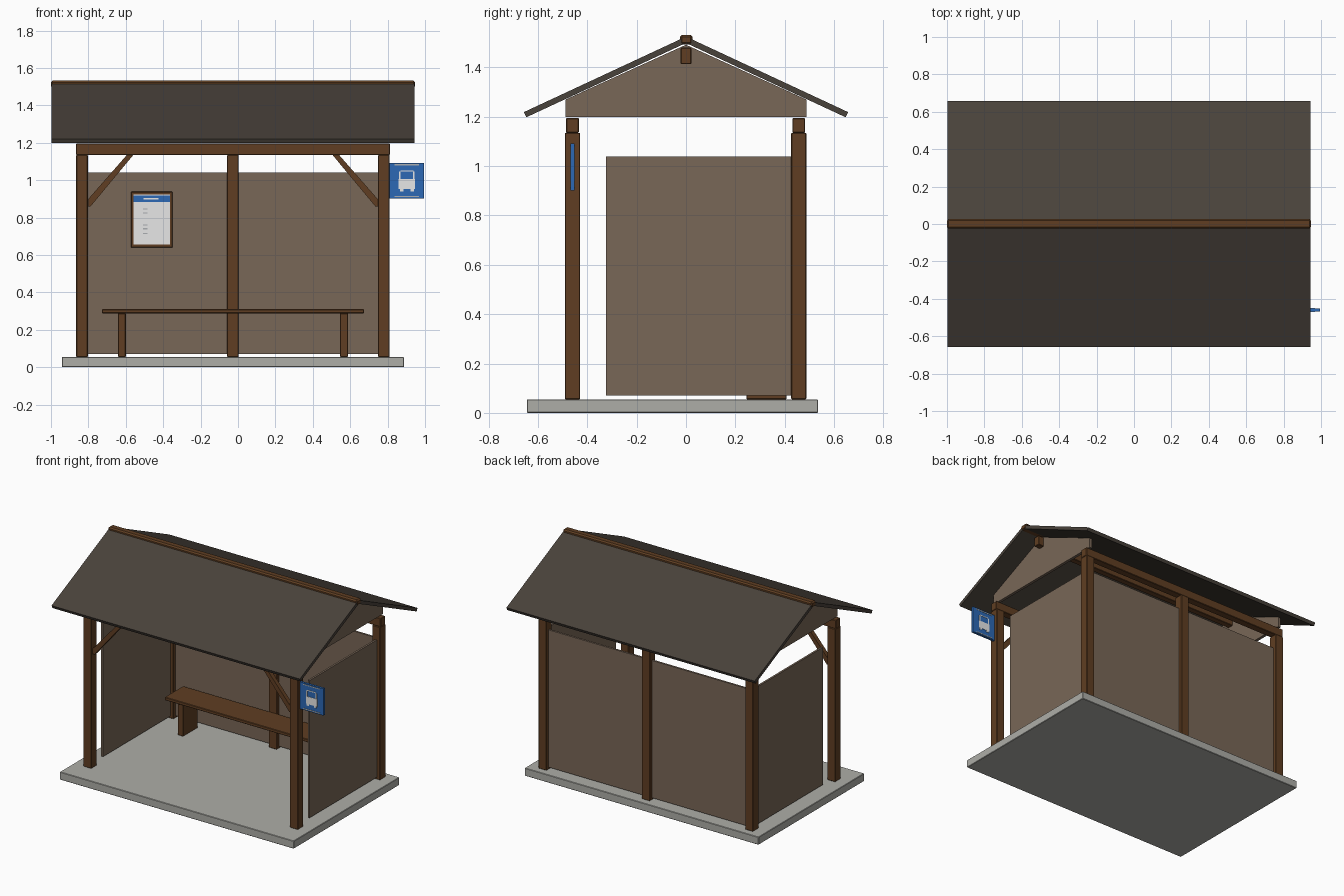
import bpy, bmesh
from mathutils import Vector

cube = bpy.data.objects.get("Cube")
if cube:
    bpy.data.objects.remove(cube)


def material(name, rgb):
    m = bpy.data.materials.new(name)
    m.use_nodes = True
    col = (*rgb, 1)
    m.diffuse_color = col
    bsdf = next(n for n in m.node_tree.nodes if n.type == "BSDF_PRINCIPLED")
    bsdf.inputs["Base Color"].default_value = col
    bsdf.inputs["Roughness"].default_value = 0.8
    return m


WOOD = material("brown wood", (0.115, 0.048, 0.016))
PANEL = material("taupe panel", (0.19, 0.135, 0.095))
ROOF = material("dark roofing", (0.066, 0.054, 0.043))
STONE = material("pale concrete", (0.42, 0.42, 0.39))
BLUE = material("sign blue", (0.025, 0.14, 0.46))
WHITE = material("paper white", (0.8, 0.8, 0.8))
GREY = material("print grey", (0.4, 0.42, 0.44))


def prism(name, points, axis, lo, hi, mat, bevel=0):
    """Extrude a 2D outline along x (outline in y,z) or along y (outline in x,z)."""
    bm = bmesh.new()
    place = (lambda p: (lo, *p)) if axis == "x" else (lambda p: (p[0], lo, p[1]))
    face = bm.faces.new([bm.verts.new(place(p)) for p in points])
    grown = bmesh.ops.extrude_face_region(bm, geom=[face])["geom"]
    move = Vector((hi - lo, 0, 0)) if axis == "x" else Vector((0, hi - lo, 0))
    bmesh.ops.translate(bm, vec=move, verts=[g for g in grown if isinstance(g, bmesh.types.BMVert)])
    bmesh.ops.recalc_face_normals(bm, faces=bm.faces)
    me = bpy.data.meshes.new(name)
    bm.to_mesh(me)
    bm.free()
    me.materials.append(mat)
    ob = bpy.data.objects.new(name, me)
    bpy.context.collection.objects.link(ob)
    if bevel:
        mod = ob.modifiers.new("edge", "BEVEL")
        mod.width = bevel
        mod.segments = 1
    return ob


def box(name, x, y, z, mat, bevel=0):
    outline = [(x[0], z[0]), (x[1], z[0]), (x[1], z[1]), (x[0], z[1])]
    return prism(name, outline, "y", y[0], y[1], mat, bevel)


def around(c, half):
    return (c - half, c + half)


MID = -0.027            # centre line of the shelter
SPAN = 0.807            # post distance from the centre line
FRONT, BACK = -0.46, 0.457
EDGE = 0.003
sides = (("right", -1), ("left", 1))

# Floor slab
box("floor_slab", around(MID, 0.914), (-0.645, 0.535), (0, 0.055), STONE, EDGE)

# Posts and long beams
for row, y in (("front", FRONT), ("back", BACK)):
    for side, s in sides:
        box(f"{row}_{side}_post", around(MID + s * SPAN, 0.031), around(y, 0.031),
            (0.055, 1.135), WOOD, EDGE)
    box(f"{row}_beam", around(MID, 0.839), around(y, 0.026), (1.135, 1.195), WOOD, EDGE)
box("back_middle_post", around(MID, 0.031), around(BACK, 0.031), (0.055, 1.135), WOOD, EDGE)

# Wall panels, braces and gables
for side, s in sides:
    x = MID + s * SPAN
    box(f"{side}_wall_panel", around(x, 0.007), (-0.325, 0.427), (0.07, 1.04), PANEL)
    inner, outer = MID + s * 0.031, MID + s * (SPAN - 0.031)
    box(f"back_{side}_panel", sorted((inner, outer)), around(BACK, 0.007), (0.07, 1.04), PANEL)
    brace = [(x - s * a, z) for a, z in ((0.03, 0.86), (0.03, 0.895), (0.24, 1.135), (0.275, 1.135),
                                         (0.046, 0.86))]
    prism(f"{side}_brace", brace, "y", FRONT - 0.015, FRONT + 0.015, WOOD)
    gable = [(-0.488, 1.2), (0.488, 1.2), (0.488, 1.27), (0, 1.492), (-0.488, 1.27)]
    prism(f"{side}_gable", gable, "x", x - 0.01, x + 0.01, PANEL)

# Roof slopes, ridge beam and ridge cap
for name, s in (("front", -1), ("back", 1)):
    slope = [(0, 1.525), (s * 0.657, 1.219), (s * 0.647, 1.198), (0, 1.499)]
    prism(f"{name}_roof_slope", slope, "x", MID - 0.97, MID + 0.97, ROOF)
box("ridge_beam", around(MID, 0.86), around(0, 0.022), (1.413, 1.48), WOOD, EDGE)
box("ridge_cap", around(MID, 0.973), around(0.001, 0.026), (1.492, 1.532), WOOD, 0.009)

# Bench
box("bench_seat", around(MID, 0.7), (0.22, 0.425), (0.288, 0.31), WOOD, EDGE)
for side, s in sides:
    box(f"bench_{side}_leg", around(MID + s * 0.594, 0.021), (0.245, 0.408), (0.055, 0.288), WOOD, EDGE)

# Notice board with printed sheet
NX, NY = -0.461, BACK - 0.007
box("notice_frame", around(NX, 0.112), (NY - 0.02, NY), (0.64, 0.938), WOOD, EDGE)
box("notice_sheet", around(NX, 0.098), (NY - 0.023, NY - 0.019), (0.655, 0.922), WHITE)
box("notice_header", around(NX, 0.098), (NY - 0.025, NY - 0.022), (0.882, 0.917), BLUE)
box("notice_header_mark", around(NX - 0.005, 0.04), (NY - 0.027, NY - 0.024), (0.896, 0.905), WHITE)
for i, z in enumerate((0.845, 0.825, 0.76, 0.74, 0.715)):
    box(f"notice_line_{i}", around(NX - 0.035, 0.012), (NY - 0.025, NY - 0.022), around(z, 0.003), GREY)

# Hanging sign with a bus pictogram on both faces
SX, SZ = 0.903, 0.997
box("stop_sign", around(SX, 0.092), around(FRONT, 0.008), around(SZ, 0.095), BLUE)
for name, s in (("front", -1), ("back", 1)):
    y = around(FRONT + s * 0.008, 0.002)
    for end, t in (("lower", -1), ("upper", 1)):
        box(f"sign_{name}_{end}_bar", around(SX, 0.066), y, around(SZ + t * 0.085, 0.003), GREY)
    box(f"sign_{name}_bus_body", around(SX, 0.044), y, (0.952, 1.005), WHITE)
    box(f"sign_{name}_bus_roof", around(SX, 0.034), y, (1.045, 1.051), WHITE)
    for side, t in sides:
        box(f"sign_{name}_{side}_pillar", around(SX + t * 0.037, 0.004), y, (1.005, 1.045), WHITE)
        box(f"sign_{name}_{side}_wheel", around(SX + t * 0.028, 0.009), y, (0.94, 0.952), WHITE)
